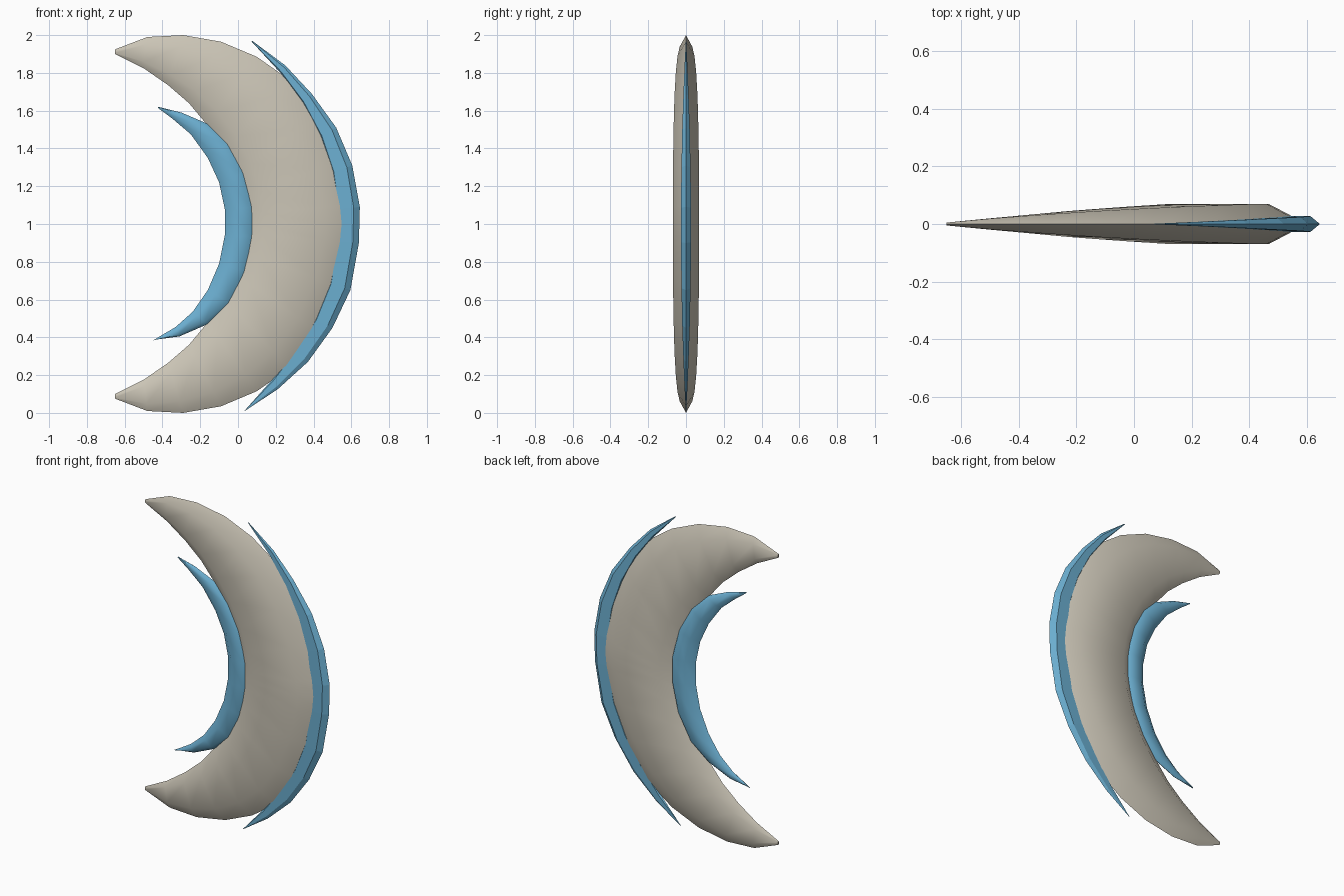
import bpy
import bmesh
import math
from mathutils import Vector

cube = bpy.data.objects.get("Cube")
if cube:
    bpy.data.objects.remove(cube, do_unlink=True)


def material(name, rgb):
    mat = bpy.data.materials.new(name)
    mat.use_nodes = True
    mat.diffuse_color = (*rgb, 1)
    mat.node_tree.nodes["Principled BSDF"].inputs["Base Color"].default_value = (*rgb, 1)
    return mat


def mirrored(points):
    """Continue an upper half outline below z = 1."""
    return points + [(x, 2 - z) for x, z in reversed(points[:-1])]


def crescent(name, inner, outer, thickness, ridges, mat, angle=None):
    """Loft a bevelled blade section between an inner and an outer edge."""
    bm = bmesh.new()
    rings = []
    for a, b, t in zip(inner, outer, thickness):
        a, b = Vector((a[0], 0, a[1])), Vector((b[0], 0, b[1]))
        lo, hi = (a.lerp(b, f) for f in ridges)
        off = Vector((0, t, 0))
        rings.append([bm.verts.new(p) for p in (a, lo - off, hi - off, b, hi + off, lo + off)])
    for r, s in zip(rings, rings[1:]):
        for i in range(6):
            j = (i + 1) % 6
            bm.faces.new((r[i], r[j], s[j], s[i]))
    bm.faces.new(rings[0])
    bm.faces.new(rings[-1])
    bmesh.ops.recalc_face_normals(bm, faces=bm.faces)
    mesh = bpy.data.meshes.new(name)
    bm.to_mesh(mesh)
    bm.free()
    mesh.materials.append(mat)
    obj = bpy.data.objects.new(name, mesh)
    bpy.context.collection.objects.link(obj)
    if angle:
        bpy.ops.object.select_all(action="DESELECT")
        obj.select_set(True)
        bpy.context.view_layer.objects.active = obj
        bpy.ops.object.shade_smooth_by_angle(angle=math.radians(angle))
    return obj


stone = material("warm grey", (0.60, 0.56, 0.47))
blue = material("sky blue", (0.15, 0.43, 0.64))

# Thick moon body
body_outer = mirrored([(-.65, 1.925), (-.48, 1.99), (-.29, 2), (-.09, 1.965), (.1, 1.885),
                       (.27, 1.765), (.42, 1.57), (.53, 1.33), (.59, 1.1), (.6, 1)])
body_inner = mirrored([(-.65, 1.9), (-.5, 1.825), (-.37, 1.735), (-.26, 1.64), (-.16, 1.52),
                       (-.08, 1.39), (-.02, 1.26), (.01, 1.14), (.02, 1.05), (.02, 1)])
half = [.005, .02, .033, .045, .054, .061, .066, .069, .07, .07]
crescent("moon_body", body_inner, body_outer, half + half[-2::-1], (.2, .77), stone, 42)

# Slim faceted blade along the outer edge
rim_outer = [(.075, 1.97), (.25, 1.84), (.39, 1.69), (.52, 1.51), (.605, 1.31), (.645, 1.09),
             (.64, .9), (.595, .65), (.5, .45), (.37, .27), (.21, .125), (.035, .01)]
rim_inner = [(.07, 1.968), (.225, 1.8), (.34, 1.64), (.43, 1.46), (.49, 1.27), (.515, 1.08),
             (.51, .91), (.475, .69), (.4, .5), (.3, .34), (.18, .175), (.035, .012)]
rim_half = [.001, .008, .014, .02, .024, .027, .027, .024, .02, .014, .008, .001]
crescent("outer_blade", rim_inner, rim_outer, rim_half, (.15, .75), blue)

# Rounded blade along the inner edge
lip_inner = [(-.425, 1.615), (-.35, 1.56), (-.25, 1.475), (-.16, 1.35), (-.1, 1.22), (-.07, 1.08),
             (-.07, .94), (-.1, .79), (-.16, .65), (-.24, .535), (-.33, .455), (-.45, .383)]
lip_outer = [(-.422, 1.62), (-.3, 1.59), (-.16, 1.53), (-.04, 1.44), (.05, 1.28), (.1, 1.09),
             (.1, .93), (.06, .74), (-.03, .57), (-.16, .47), (-.31, .405), (-.447, .387)]
lip_half = [.003, .012, .021, .03, .037, .041, .041, .037, .03, .021, .012, .003]
crescent("inner_blade", lip_inner, lip_outer, lip_half, (.3, .8), blue, 50)
